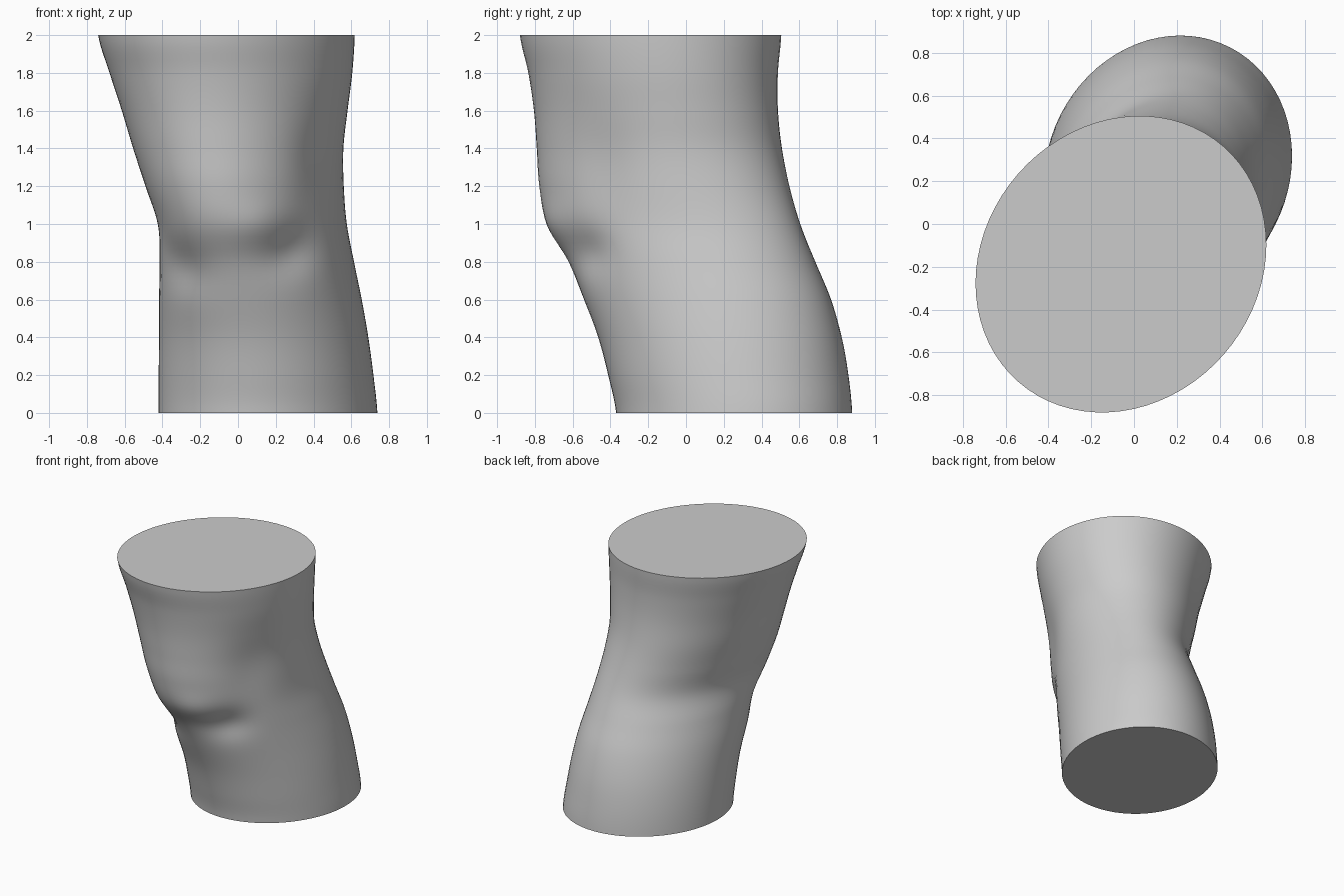
import bpy, bmesh, math
from mathutils import Vector

if "Cube" in bpy.data.objects:
    bpy.data.objects.remove(bpy.data.objects["Cube"])

# Section extents every 0.2 in z: x min, x max, y min, y max, skew
LEVELS = [
    (-.42, .738, -.37, .88, .10), (-.42, .717, -.412, .86, .10),
    (-.418, .69, -.465, .825, .12), (-.418, .655, -.54, .768, .16),
    (-.415, .614, -.625, .685, .20), (-.425, .576, -.735, .605, .25),
    (-.49, .56, -.777, .548, .22), (-.555, .558, -.79, .508, .18),
    (-.615, .58, -.805, .487, .16), (-.68, .605, -.835, .487, .14),
    (-.74, .618, -.88, .505, .13)]

# Soft dents (-) and swellings (+): centre, radius, height spread, depth
DENTS = [
    (Vector((.26, -.52, .86)), .17, .13, -.045),
    (Vector((-.27, -.45, .78)), .17, .14, -.03),
    (Vector((.42, -.45, 1.3)), .20, .30, -.025),
    (Vector((.10, -.70, 1.0)), .14, .10, .012)]

SIDES, RINGS = 72, 60


def level_at(z):
    """Smooth interpolation of the section table."""
    f = min(z / .2, 9.9999)
    i, t = int(f), f - int(f)
    p = [LEVELS[max(0, min(10, k))] for k in range(i - 1, i + 3)]
    return [.5 * (2*b + (c-a)*t + (2*a-5*b+4*c-d)*t*t + (3*b-a-3*c+d)*t**3)
            for a, b, c, d in zip(*p)]


def surface_point(z, ang):
    x0, x1, y0, y1, skew = level_at(z)
    c = Vector(((x0 + x1) / 2, (y0 + y1) / 2, z))
    p = c + Vector(((x1 - x0) / 2 * math.cos(ang),
                    (y1 - y0) / 2 * math.sin(ang + skew), 0))
    out = (p - c).normalized()
    push = 0
    for q, r, h, depth in DENTS:
        flat = (p.xy - q.xy).length
        push += depth * math.exp(-(flat / r)**2 - ((z - q.z) / h)**2)
    return p + out * push


# Knee: lofted skin with flat caps
bm = bmesh.new()
rings = [[bm.verts.new(surface_point(2 * k / RINGS, math.tau * s / SIDES))
          for s in range(SIDES)] for k in range(RINGS + 1)]
for lo, hi in zip(rings, rings[1:]):
    for s in range(SIDES):
        n = (s + 1) % SIDES
        bm.faces.new((lo[s], lo[n], hi[n], hi[s]))
bm.faces.new(rings[0][::-1])
bm.faces.new(rings[-1])
mesh = bpy.data.meshes.new("knee_segment")
bm.to_mesh(mesh)
bm.free()
knee = bpy.data.objects.new("knee_segment", mesh)
bpy.context.collection.objects.link(knee)
bpy.context.view_layer.objects.active = knee
knee.select_set(True)
bpy.ops.object.shade_smooth_by_angle(angle=math.radians(40))
